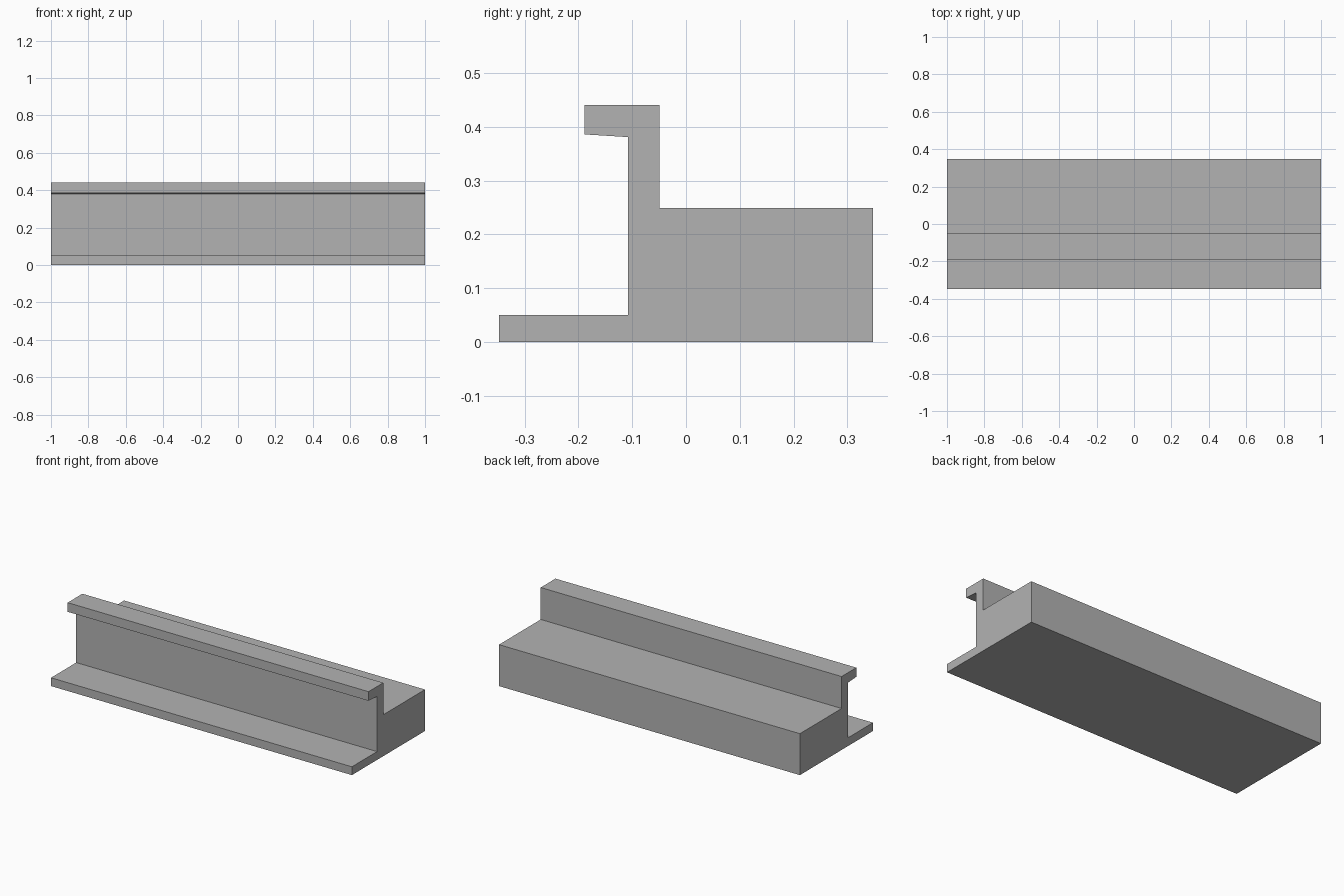
import bpy
import bmesh
from mathutils import Vector

cube = bpy.data.objects.get("Cube")
if cube:
    bpy.data.objects.remove(cube, do_unlink=True)

# Single plain grey
grey = bpy.data.materials.new("grey")
grey.use_nodes = True
colour = (0.45, 0.45, 0.45, 1)
grey.diffuse_color = colour
grey.node_tree.nodes["Principled BSDF"].inputs["Base Color"].default_value = colour


def extrude_profile(name, profile, length, material):
    """Sweep a closed (y, z) profile along x, centred on the origin."""
    bm = bmesh.new()
    face = bm.faces.new([bm.verts.new((-length / 2, y, z)) for y, z in profile])
    result = bmesh.ops.extrude_face_region(bm, geom=[face])
    moved = [v for v in result["geom"] if isinstance(v, bmesh.types.BMVert)]
    bmesh.ops.translate(bm, verts=moved, vec=Vector((length, 0, 0)))
    bmesh.ops.recalc_face_normals(bm, faces=bm.faces)
    mesh = bpy.data.meshes.new(name)
    bm.to_mesh(mesh)
    bm.free()
    mesh.materials.append(material)
    obj = bpy.data.objects.new(name, mesh)
    bpy.context.collection.objects.link(obj)
    return obj


# Rail cross-section: front ledge, upright web, hooked lip, solid rear block
rail_profile = [
    (-0.347, 0), (0.347, 0), (0.347, 0.249),
    (-0.049, 0.249), (-0.049, 0.441), (-0.189, 0.441),
    (-0.189, 0.386), (-0.108, 0.381),
    (-0.108, 0.05), (-0.347, 0.05),
]
extrude_profile("hooked_rail", rail_profile, 2, grey)
